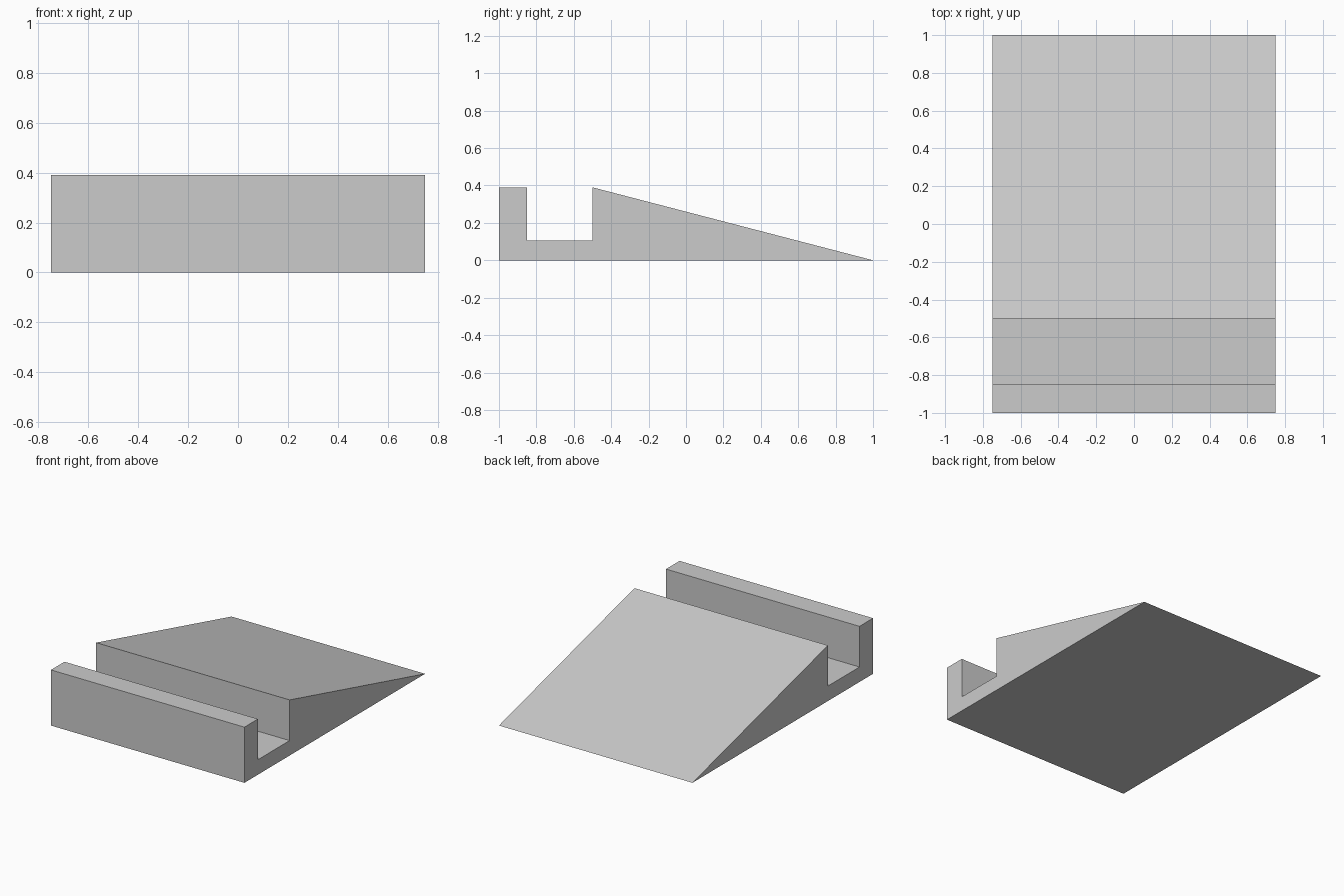
import bpy
import bmesh
from mathutils import Vector

# Remove the default cube
cube = bpy.data.objects.get("Cube")
if cube:
    bpy.data.objects.remove(cube, do_unlink=True)

HALF_WIDTH = 0.75
HEIGHT = 0.39
FLOOR = 0.105
FRONT, LIP_BACK, RAMP_FRONT, BACK = -1.0, -0.85, -0.5, 1.0

# Plain grey material
grey = bpy.data.materials.new("light grey")
grey.use_nodes = True
colour = (0.6, 0.6, 0.6, 1.0)
grey.diffuse_color = colour
grey.node_tree.nodes["Principled BSDF"].inputs["Base Color"].default_value = colour

# Side profile (y, z): front lip, slot, then the ramp down to the back edge
profile = [
    (FRONT, 0), (BACK, 0), (RAMP_FRONT, HEIGHT), (RAMP_FRONT, FLOOR),
    (LIP_BACK, FLOOR), (LIP_BACK, HEIGHT), (FRONT, HEIGHT),
]

# Extrude the profile across the width
bm = bmesh.new()
side = bm.faces.new([bm.verts.new((-HALF_WIDTH, y, z)) for y, z in profile])
extruded = bmesh.ops.extrude_face_region(bm, geom=[side], use_keep_orig=True)
moved = [v for v in extruded["geom"] if isinstance(v, bmesh.types.BMVert)]
bmesh.ops.translate(bm, verts=moved, vec=Vector((2 * HALF_WIDTH, 0, 0)))
bmesh.ops.recalc_face_normals(bm, faces=bm.faces)

mesh = bpy.data.meshes.new("slotted_wedge_stand")
bm.to_mesh(mesh)
bm.free()
mesh.materials.append(grey)
stand = bpy.data.objects.new("slotted_wedge_stand", mesh)
bpy.context.collection.objects.link(stand)
